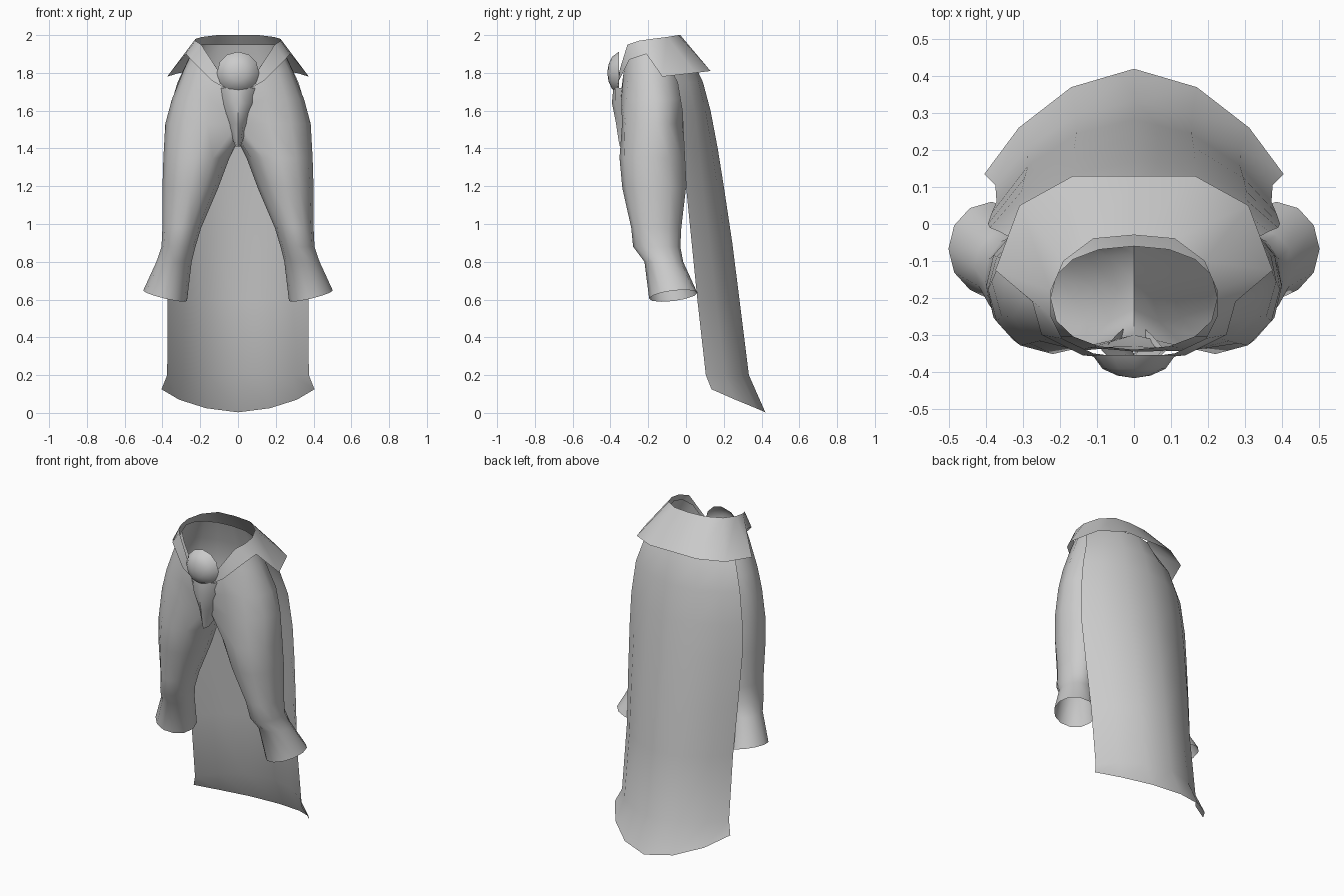
import bpy, bmesh, math
from math import sin, cos, radians

if "Cube" in bpy.data.objects:
    bpy.data.objects.remove(bpy.data.objects["Cube"])

grey = bpy.data.materials.new("light_grey_cloth")
grey.diffuse_color = (0.6, 0.6, 0.6, 1)
grey.use_nodes = True
grey.node_tree.nodes["Principled BSDF"].inputs["Base Color"].default_value = grey.diffuse_color


def finish(name, bm, centre):
    """Weld, turn normals away from the centre, shade smooth."""
    bmesh.ops.remove_doubles(bm, verts=bm.verts, dist=0.0005)
    bmesh.ops.recalc_face_normals(bm, faces=bm.faces)
    bm.normal_update()
    s = 0
    for f in bm.faces:
        d = f.calc_center_median()
        d.x = abs(d.x) - centre[0] if centre[0] else d.x
        n = f.normal.copy()
        if centre[0] and f.calc_center_median().x < 0:
            n.x = -n.x
        s += f.calc_area() * (n.x * d.x + n.y * (d.y - centre[1]))
    if s < 0:
        bmesh.ops.reverse_faces(bm, faces=bm.faces)
    me = bpy.data.meshes.new(name)
    bm.to_mesh(me)
    bm.free()
    ob = bpy.data.objects.new(name, me)
    bpy.context.collection.objects.link(ob)
    me.materials.append(grey)
    bpy.context.view_layer.objects.active = ob
    ob.select_set(True)
    bpy.ops.object.shade_smooth_by_angle(angle=radians(50))
    ob.select_set(False)


def loft(bm, rows, closed=False, mirror=False):
    """Skin between rows of points, optionally adding the mirrored half."""
    for side in ((1, -1) if mirror else (1,)):
        vs = [[bm.verts.new((p[0] * side, p[1], p[2])) for p in r] for r in rows]
        n = len(rows[0])
        for a, b in zip(vs, vs[1:]):
            for i in range(n if closed else n - 1):
                j = (i + 1) % n
                q = (a[i], a[j], b[j], b[i])
                bm.faces.new(q if side > 0 else q[::-1])


# trousers: half hip shells above, full leg rings below, sharing a crotch ring
def hip(z, rx, yf, yb, bulge=0.0, dip=()):
    pts = []
    for k in range(9):
        t = radians(-90 + 22.5 * k)
        y = (yf + yb) / 2 + (yb - yf) / 2 * math.copysign(abs(sin(t)) ** 0.85, t)
        y -= bulge * (0, 0.8, 1, 0.5, 0, 0, 0, 0, 0)[k]
        x = rx * abs(cos(t)) ** 0.9 if 0 < k < 8 else 0
        pts.append((x, y, z - (dip[k] if k < len(dip) else 0)))
    return pts


def leg(z, x0, x1, y0, y1, tilt=0.0):
    pts = []
    for k in range(12):
        t = radians(-120 + 30 * k)
        dx, dy = (x1 - x0) / 2 * cos(t), (y1 - y0) / 2 * sin(t)
        pts.append(((x0 + x1) / 2 + dx, (y0 + y1) / 2 + dy,
                    z + tilt * (2 * dx + dy)))
    return pts


crotch = hip(1.53, 0.385, -0.3, -0.01, 0.06)
saddle = [(0, -0.08, 1.46), (0, -0.15, 1.44), (0, -0.23, 1.46)]
bm = bmesh.new()
loft(bm, [hip(1.95, 0.225, -0.34, -0.06, 0, (0.22, 0.15, 0.05, 0.01)),
          hip(1.82, 0.285, -0.345, -0.02, 0.0, (0.13, 0.07, 0.01)),
          hip(1.66, 0.35, -0.33, 0.01, 0.03, (0.03,)), crotch], mirror=True)
loft(bm, [crotch + saddle,
          leg(1.35, 0.045, 0.395, -0.352, 0.0),
          leg(1.19, 0.105, 0.40, -0.337, 0.0),
          leg(0.98, 0.195, 0.40, -0.29, -0.025),
          leg(0.88, 0.225, 0.405, -0.28, -0.03),
          leg(0.80, 0.245, 0.432, -0.22, -0.015),
          leg(0.62, 0.27, 0.502, -0.195, 0.06, 0.12)], closed=True, mirror=True)
finish("trousers", bm, (0.2, -0.15))

# long cloth hanging behind: height, half width, edge y, back y
bm = bmesh.new()
rows = []
for z, w, ye, yb in ((1.9, 0.25, -0.13, 0.02), (1.75, 0.32, -0.045, 0.09),
                     (1.6, 0.365, -0.02, 0.13), (1.4, 0.39, -0.01, 0.168),
                     (1.2, 0.395, 0.0, 0.2), (0.9, 0.385, 0.03, 0.245),
                     (0.6, 0.372, 0.06, 0.283), (0.2, 0.375, 0.105, 0.333),
                     (0.0, 0.405, 0.135, 0.42)):
    row = []
    for fx, fy, lift in ((-1, 0, .125), (-.77, .44, .07), (-.42, .825, .025), (0, 1, .003),
                         (.42, .825, .025), (.77, .44, .07), (1, 0, .125)):
        row.append((w * fx, ye + (yb - ye) * fy, z + (lift if z == 0 else 0)))
    rows.append(row)
loft(bm, rows)
finish("back_cloth", bm, (0, -0.2))

# flared belt, dipping to a V at the front
bm = bmesh.new()
loft(bm, [[(0, -.03, 2), (.11, -.04, 2), (.19, -.10, 1.99), (.225, -.18, 1.98),
           (.225, -.25, 1.97), (.195, -.31, 1.95), (.11, -.35, 1.82), (0, -.365, 1.75)],
          [(0, .13, 1.81), (.165, .13, 1.81), (.31, .05, 1.80), (.375, -.125, 1.78),
           (.275, -.21, 1.90), (.25, -.30, 1.87), (.14, -.355, 1.76), (0, -.37, 1.68)]],
     mirror=True)
finish("belt", bm, (0, -0.15))

# domed buckle
bm = bmesh.new()
rows = []
for r, y in ((0.0, -0.417), (0.045, -0.41), (0.085, -0.392), (0.112, -0.355)):
    rows.append([(r * cos(radians(30 * k)), y, 1.80 + r * sin(radians(30 * k)))
                 for k in range(12)])
loft(bm, rows, closed=True)
bmesh.ops.remove_doubles(bm, verts=bm.verts, dist=0.0005)
bmesh.ops.dissolve_degenerate(bm, edges=bm.edges, dist=0.0005)
finish("buckle", bm, (0, -0.3))

# pointed front flap with a raised middle
bm = bmesh.new()
rows = []
for z, w, ym, ye in ((1.72, 0.09, -0.385, -0.34), (1.64, 0.078, -0.392, -0.335),
                     (1.53, 0.048, -0.37, -0.30), (1.44, 0.025, -0.357, -0.28),
                     (1.41, 0.012, -0.35, -0.31)):
    rows.append([(-w, ye, z), (-w * .6, (ym + ye) / 2 - .012, z), (0, ym, z),
                 (w * .6, (ym + ye) / 2 - .012, z), (w, ye, z)])
loft(bm, rows)
finish("front_flap", bm, (0, -0.25))
